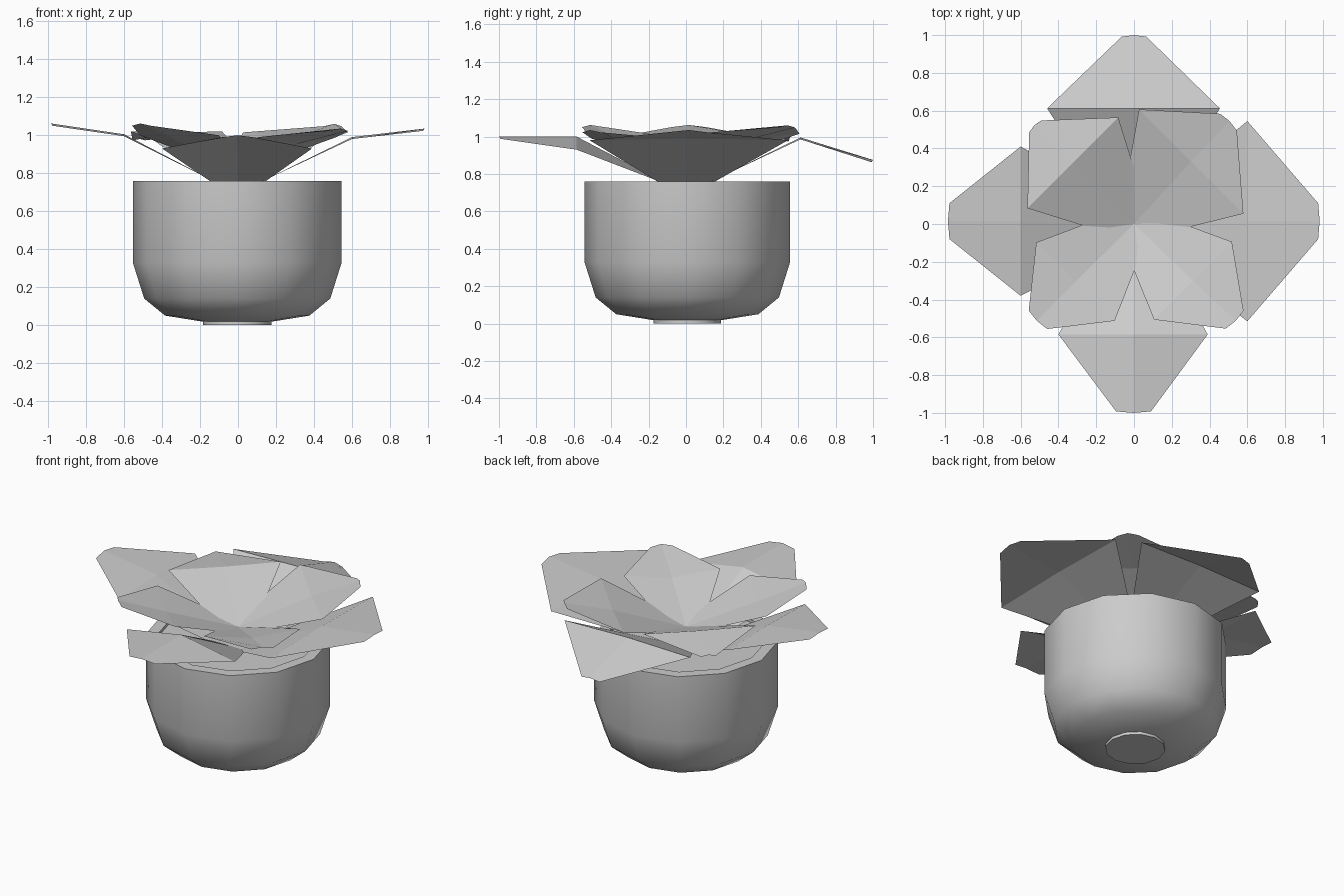
import bpy, bmesh, math
from mathutils import Vector

if "Cube" in bpy.data.objects:
    bpy.data.objects.remove(bpy.data.objects["Cube"])

SIDES = 12


def make_object(name, verts, faces, smooth=False):
    mesh = bpy.data.meshes.new(name)
    bm = bmesh.new()
    vs = [bm.verts.new(v) for v in verts]
    for f in faces:
        bm.faces.new([vs[i] for i in f])
    bm.normal_update()
    bm.to_mesh(mesh)
    bm.free()
    ob = bpy.data.objects.new(name, mesh)
    bpy.context.collection.objects.link(ob)
    if smooth:
        bpy.ops.object.select_all(action='DESELECT')
        ob.select_set(True)
        bpy.context.view_layer.objects.active = ob
        bpy.ops.object.shade_smooth_by_angle(angle=math.radians(35))
    return ob


def lathe(name, profile, cap_start, cap_end):
    verts, faces = [], []
    for r, z in profile:
        for i in range(SIDES):
            a = math.tau * i / SIDES
            verts.append((r * math.cos(a) - 0.004, r * math.sin(a) + 0.007, z))
    for k in range(len(profile) - 1):
        for i in range(SIDES):
            j = (i + 1) % SIDES
            faces.append((k * SIDES + i, k * SIDES + j,
                          (k + 1) * SIDES + j, (k + 1) * SIDES + i))
    if cap_start:
        faces.append(tuple(reversed(range(SIDES))))
    if cap_end:
        n = (len(profile) - 1) * SIDES
        faces.append(tuple(range(n, n + SIDES)))
    return make_object(name, verts, faces, True)


def leaf(name, angle, base, mid, tip):
    """base: (d, half width, z); mid: (d, left, right, z centre, z side);
    tip: (d, left, right, z). All measured along the leaf direction."""
    a = math.radians(angle)
    u = Vector((math.cos(a), math.sin(a), 0))
    v = Vector((-math.sin(a), math.cos(a), 0))

    def p(d, w, z):
        return u * d + v * w + Vector((0, 0, z))

    bd, bw, bz = base
    md, ml, mr, mz, sz = mid
    td, tl, tr, tz = tip
    rows = [(p(bd, bw, bz), p(bd, 0, bz), p(bd, -bw, bz)),
            (p(md, ml, sz), p(md, (ml + mr) / 2, mz), p(md, mr, sz)),
            (p(td, tl, tz - 0.012), p(td + 0.008, (tl + tr) / 2, tz),
             p(td, tr, tz - 0.012))]
    verts = [q for row in rows for q in row]
    faces = [(r + c + 1, r + c, r + c + 3, r + c + 4) for r in (0, 3) for c in (0, 1)]
    make_object(name, verts, faces)


# Pot with a small foot and a narrow rim
lathe("pot", [(0.18, 0), (0.18, 0.018), (0.38, 0.05), (0.49, 0.14), (0.55, 0.33),
              (0.55, 0.76), (0.48, 0.76), (0.48, 0.74)], True, False)
# Soil
lathe("soil", [(0.48, 0.74)], True, False).data.flip_normals()

# Lower ring of leaves
low = (0.09, 0.12, 0.74)
leaf("lower_leaf_right", 0, low, (0.6, 0.545, -0.515, 0.99, 0.98), (0.975, 0.11, -0.08, 1.035))
leaf("lower_leaf_back", 90, low, (0.612, 0.46, -0.455, 0.995, 0.985), (0.992, 0.065, -0.065, 0.875))
leaf("lower_leaf_left", 180, low, (0.6, 0.38, -0.41, 1.005, 0.995), (0.977, 0.08, -0.11, 1.062))
leaf("lower_leaf_front", 270, low, (0.585, 0.39, -0.4, 1.0, 0.93), (0.992, 0.09, -0.095, 1.0))

# Upper ring of leaves on the diagonals
up = (0.0, 0.1, 0.83)
leaf("upper_leaf_back_right", 45, up, (0.448, 0.41, -0.371, 0.985, 1.015), (0.735, 0.09, -0.035, 1.06))
leaf("upper_leaf_back_left", 135, up, (0.458, 0.34, -0.34, 1.015, 1.02), (0.735, 0.05, -0.04, 0.985))
leaf("upper_leaf_front_left", 225, up, (0.435, 0.29, -0.297, 0.965, 1.0), (0.718, 0.068, -0.07, 1.062))
leaf("upper_leaf_front_right", 315, up, (0.433, 0.3, -0.283, 0.955, 0.99), (0.735, 0.085, -0.048, 1.035))
